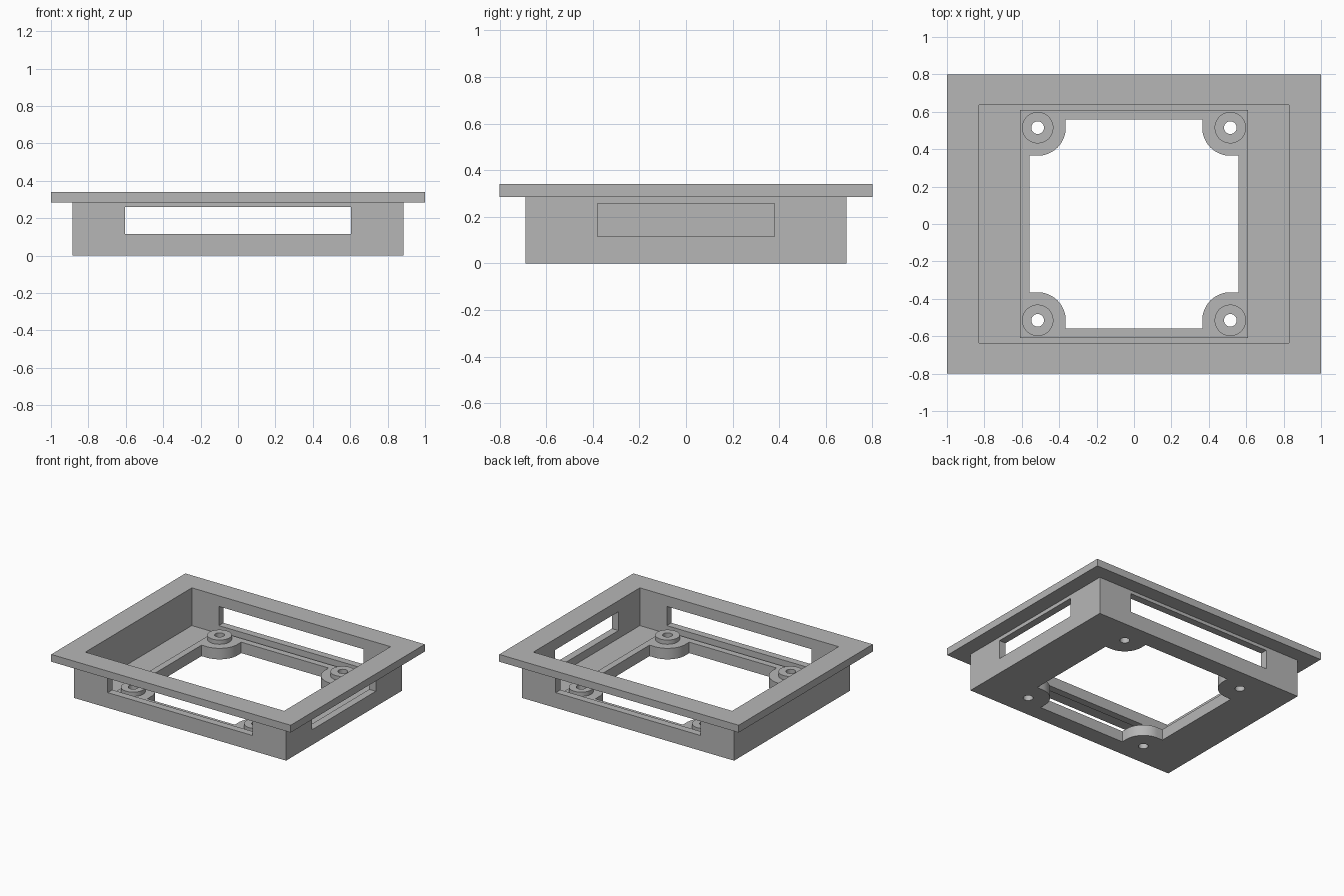
import bpy, bmesh
from math import sin, cos, pi, radians
from mathutils import Vector, Matrix

cube = bpy.data.objects.get("Cube")
if cube:
    bpy.data.objects.remove(cube, do_unlink=True)

grey = bpy.data.materials.new("plain_grey")
grey.use_nodes = True
grey.diffuse_color = (0.47, 0.47, 0.47, 1)
grey.node_tree.nodes["Principled BSDF"].inputs["Base Color"].default_value = grey.diffuse_color

BOLT = 0.515      # screw centre offset
FLOOR = 0.055     # floor thickness
RIM = 0.083       # top of the raised rim


def prism(name, outline, z0, z1):
    """Extrude a flat outline from z0 to z1."""
    bm = bmesh.new()
    face = bm.faces.new([bm.verts.new((x, y, z0)) for x, y in outline])
    grown = bmesh.ops.extrude_face_region(bm, geom=[face])["geom"]
    bmesh.ops.translate(bm, vec=(0, 0, z1 - z0),
                        verts=[g for g in grown if isinstance(g, bmesh.types.BMVert)])
    bmesh.ops.recalc_face_normals(bm, faces=bm.faces)
    mesh = bpy.data.meshes.new(name)
    bm.to_mesh(mesh)
    bm.free()
    mesh.materials.append(grey)
    obj = bpy.data.objects.new(name, mesh)
    bpy.context.collection.objects.link(obj)
    return obj


def rect(hx, hy, cx=0, cy=0):
    return [(cx - hx, cy - hy), (cx + hx, cy - hy), (cx + hx, cy + hy), (cx - hx, cy + hy)]


def circle(r, cx, cy, n=48):
    return [(cx + r * cos(2 * pi * i / n), cy + r * sin(2 * pi * i / n)) for i in range(n)]


def opening():
    """Square opening with a rounded screw pad left standing in each corner."""
    half, r, steps = 0.56, 0.15, 16
    corner = [(half, BOLT - r)]
    for i in range(steps + 1):
        a = 1.5 * pi - 0.5 * pi * i / steps
        corner.append((BOLT + r * cos(a), BOLT + r * sin(a)))
    corner.append((BOLT - r, half))
    points = []
    for k in range(4):
        turn = Matrix.Rotation(k * pi / 2, 2)
        points += [tuple(turn @ Vector(p)) for p in corner]
    return points


def combine(target, tool, operation):
    """Apply a boolean and discard its tool."""
    tool.hide_render = True
    mod = target.modifiers.new("join", 'BOOLEAN')
    mod.operation, mod.object, mod.solver = operation, tool, 'EXACT'
    bpy.context.view_layer.update()
    result = bpy.data.meshes.new_from_object(
        target.evaluated_get(bpy.context.evaluated_depsgraph_get()))
    target.modifiers.clear()
    target.data = result
    bpy.data.objects.remove(tool, do_unlink=True)


# Box body with top flange, hollowed to the floor
frame = prism("mounting_frame", rect(0.885, 0.69), 0, 0.31)
combine(frame, prism("flange", rect(1, 0.8), 0.285, 0.34), 'UNION')
combine(frame, prism("cavity", rect(0.83, 0.635), FLOOR, 0.5), 'DIFFERENCE')

# Raised rim and screw bosses
corners = [(x, y) for x in (-BOLT, BOLT) for y in (-BOLT, BOLT)]
combine(frame, prism("rim", rect(0.61, 0.61), 0.03, RIM), 'UNION')
for c in corners:
    combine(frame, prism("boss", circle(0.084, *c), 0.06, 0.14), 'UNION')

# Central opening and screw holes
combine(frame, prism("opening", opening(), -0.1, 0.3), 'DIFFERENCE')
for c in corners:
    combine(frame, prism("screw_hole", circle(0.034, *c, 32), -0.1, 0.3), 'DIFFERENCE')

# Slots through the front, back and left walls
combine(frame, prism("long_slot", rect(0.605, 1.2), 0.115, 0.26), 'DIFFERENCE')
combine(frame, prism("side_slot", rect(0.15, 0.38, 0.86), 0.115, 0.257), 'DIFFERENCE')

bpy.ops.object.select_all(action='DESELECT')
frame.select_set(True)
bpy.context.view_layer.objects.active = frame
bpy.ops.object.shade_smooth_by_angle(angle=radians(30))
